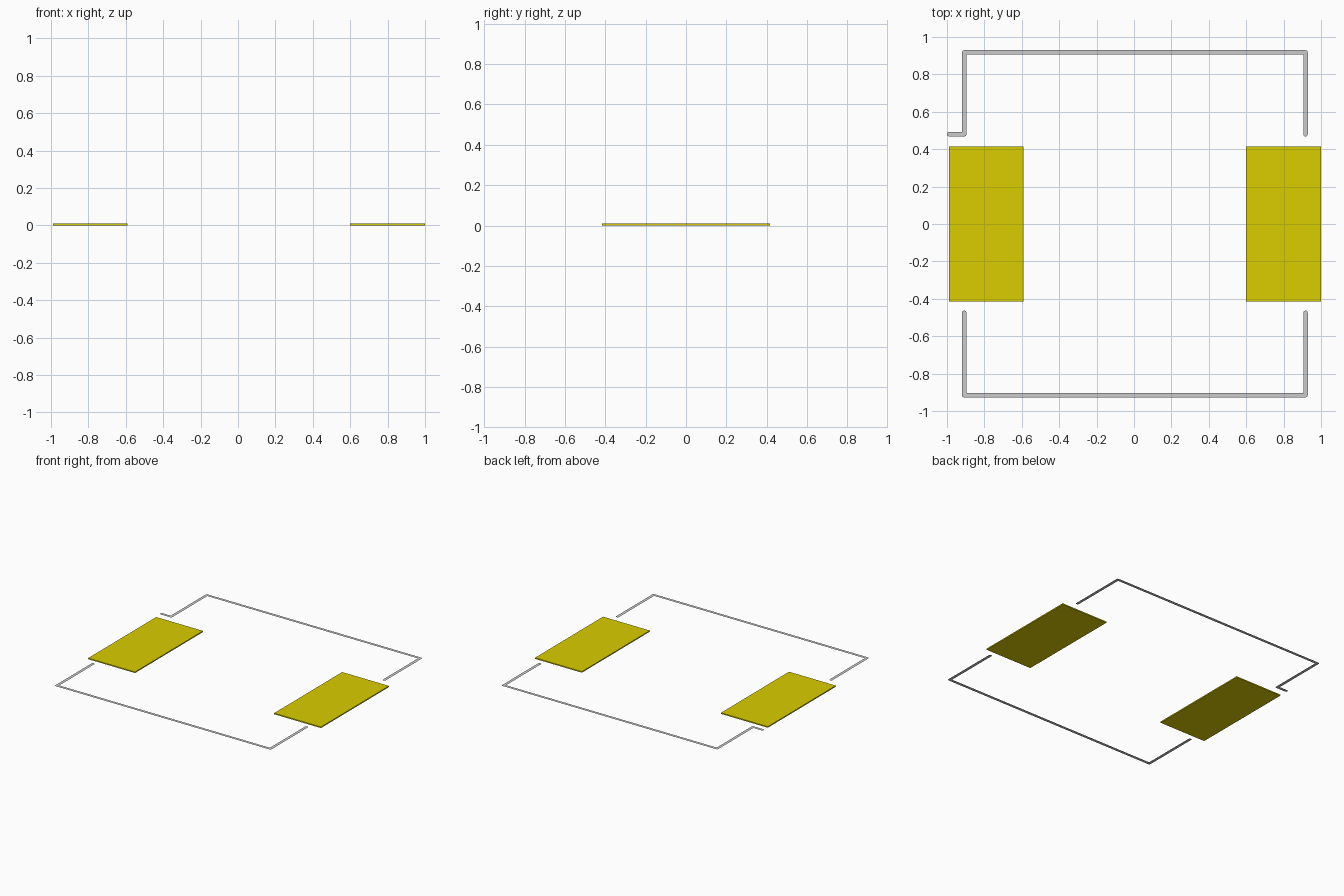
import bpy
import bmesh
from math import pi
from mathutils import Vector, Matrix

if "Cube" in bpy.data.objects:
    bpy.data.objects.remove(bpy.data.objects["Cube"])

THICK = 0.009   # pad thickness
R = 0.012       # half width of the outline strokes


def add_object(name, bm, mat=None):
    mesh = bpy.data.meshes.new(name)
    bm.normal_update()
    bm.to_mesh(mesh)
    bm.free()
    obj = bpy.data.objects.new(name, mesh)
    if mat:
        mesh.materials.append(mat)
    bpy.context.collection.objects.link(obj)
    return obj


def arc(centre, start, sweep, steps):
    """Points swept about centre, beginning at offset start."""
    out = []
    for i in range(steps + 1):
        v = Matrix.Rotation(sweep * i / steps, 3, 'Z') @ start.to_3d()
        out.append(centre + v.to_2d())
    return out


def stroke_side(pts):
    """Right-hand edge of a polyline plus the round cap at its far end."""
    edge = []
    for i in range(1, len(pts)):
        d = (pts[i] - pts[i - 1]).normalized()
        n = Vector((d.y, -d.x)) * R
        if i == len(pts) - 1:
            edge += arc(pts[i], n, pi, 12)
            break
        d2 = (pts[i + 1] - pts[i]).normalized()
        n2 = Vector((d2.y, -d2.x)) * R
        if d.x * d2.y - d.y * d2.x > 0:     # outside of the bend: rounded
            edge += arc(pts[i], n, pi / 2, 6)
        else:                               # inside of the bend: sharp
            edge.append(pts[i] + n + n2)
    return edge


def stroke(name, path):
    pts = [Vector(p) for p in path]
    outline = stroke_side(pts) + stroke_side(pts[::-1])
    bm = bmesh.new()
    face = bm.faces.new([bm.verts.new((p.x, p.y, THICK)) for p in outline])
    face.normal_update()
    bmesh.ops.triangulate(bm, faces=[face])
    add_object(name, bm)


def pad(name, x, mat):
    bm = bmesh.new()
    bmesh.ops.create_cube(bm, size=1, matrix=Matrix.Translation((x, 0, THICK / 2))
                          @ Matrix.Diagonal((0.4, 0.83, THICK, 1)))
    add_object(name, bm, mat)


# two flat contact pads
yellow = bpy.data.materials.new("pad_yellow")
yellow.diffuse_color = (0.70, 0.61, 0.0, 1)
yellow.use_nodes = True
yellow.node_tree.nodes["Principled BSDF"].inputs["Base Color"].default_value = yellow.diffuse_color
pad("left_pad", -0.79, yellow)
pad("right_pad", 0.8, yellow)

# paper-thin outline strokes; the back one has a short marker tick
stroke("back_outline", [(-0.988, 0.48), (-0.908, 0.48), (-0.908, 0.917),
                        (0.917, 0.917), (0.917, 0.48)])
stroke("front_outline", [(-0.908, -0.475), (-0.908, -0.915),
                         (0.917, -0.915), (0.917, -0.475)])
